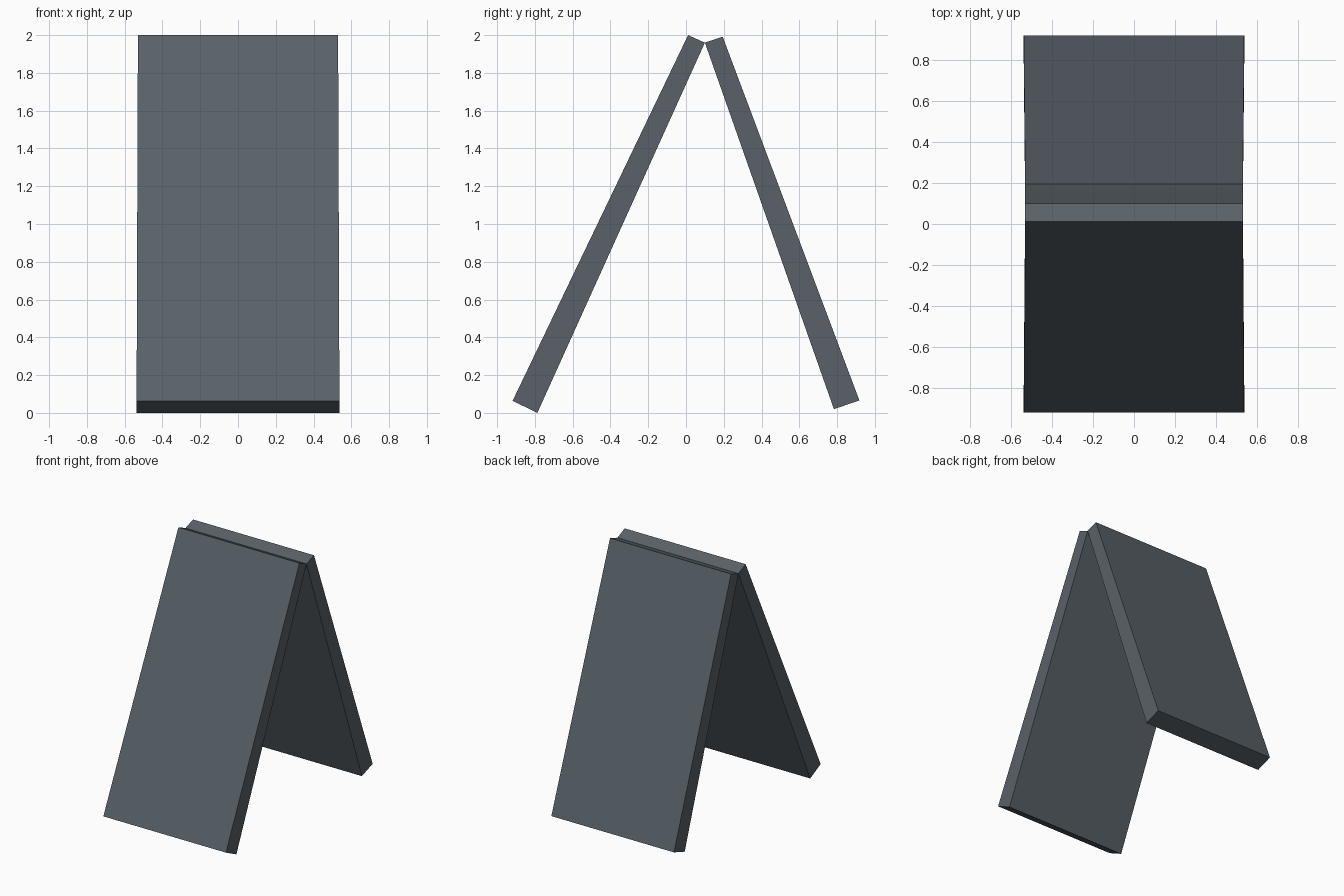
import bpy
import bmesh

cube = bpy.data.objects.get("Cube")
if cube:
    bpy.data.objects.remove(cube, do_unlink=True)

# One slate grey for the whole sign
COLOUR = (0.1, 0.119, 0.137, 1.0)
slate = bpy.data.materials.new("slate_grey")
slate.use_nodes = True
slate.diffuse_color = COLOUR
slate.node_tree.nodes["Principled BSDF"].inputs["Base Color"].default_value = COLOUR

HALF_TOP, HALF_BOTTOM = 0.53, 0.537


def half_width(z):
    """Panels taper slightly towards the top."""
    return HALF_TOP if z > 1 else HALF_BOTTOM


def make_panel(name, profile):
    """Extrude a (y, z) side profile across x into a closed slab."""
    bm = bmesh.new()
    left, right = [
        [bm.verts.new((side * half_width(z), y, z)) for y, z in profile]
        for side in (1, -1)
    ]
    bm.faces.new(left)
    bm.faces.new(right[::-1])
    for i in range(len(profile)):
        j = (i + 1) % len(profile)
        bm.faces.new((left[i], right[i], right[j], left[j]))
    bmesh.ops.recalc_face_normals(bm, faces=bm.faces)
    mesh = bpy.data.meshes.new(name)
    bm.to_mesh(mesh)
    bm.free()
    mesh.materials.append(slate)
    panel = bpy.data.objects.new(name, mesh)
    bpy.context.collection.objects.link(panel)
    return panel


# Both slabs lean together and meet along the ridge
RIDGE = (0.1, 1.96)
make_panel("front_panel", [(-0.918, 0.064), (-0.787, 0.0), RIDGE, (0.011, 2.0)])
make_panel("back_panel", [(0.918, 0.066), (0.783, 0.02), RIDGE, (0.194, 1.992)])
